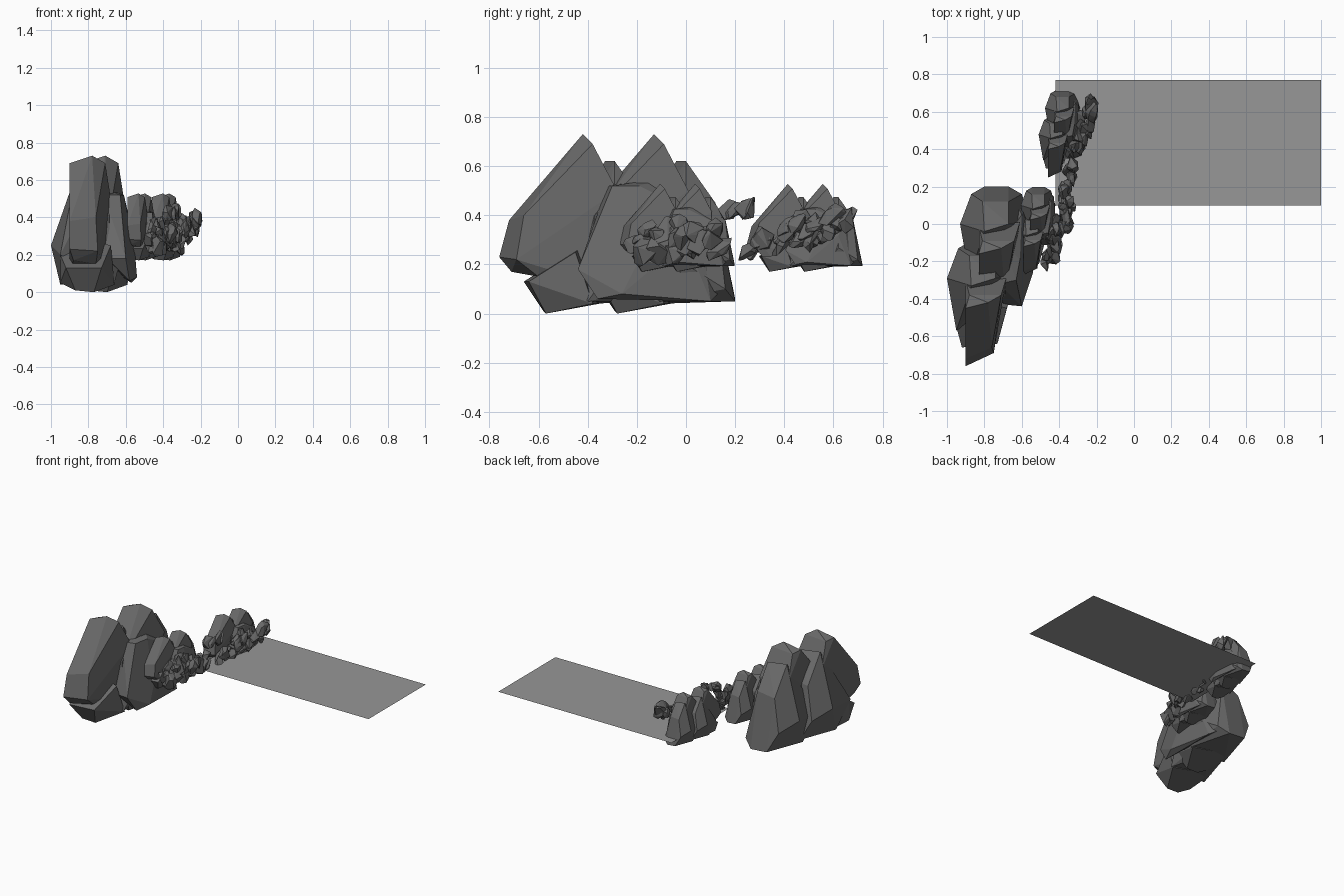
import bpy, bmesh, math, random
from mathutils import Vector

random.seed(4)
if "Cube" in bpy.data.objects:
    bpy.data.objects.remove(bpy.data.objects["Cube"], do_unlink=True)


def make_material(name, value):
    mat = bpy.data.materials.new(name)
    mat.use_nodes = True
    colour = (value, value, value, 1)
    mat.diffuse_color = colour
    mat.node_tree.nodes["Principled BSDF"].inputs["Base Color"].default_value = colour
    return mat


rock_grey = make_material("rock grey", 0.14)
ground_grey = make_material("ground grey", 0.31)


def place(name, mesh, location=(0, 0, 0), scale=1.0):
    obj = bpy.data.objects.new(name, mesh)
    obj.location = location
    obj.scale = (scale, scale, scale)
    bpy.context.collection.objects.link(obj)
    return obj


def hull_mesh(name, points):
    """Faceted stone: the convex hull of a few corner points."""
    bm = bmesh.new()
    for point in points:
        bm.verts.new(point)
    result = bmesh.ops.convex_hull(bm, input=list(bm.verts))
    loose = {v for v in result["geom_interior"] + result["geom_unused"]
             if isinstance(v, bmesh.types.BMVert)}
    bmesh.ops.delete(bm, geom=list(loose), context="VERTS")
    bmesh.ops.dissolve_limit(bm, angle_limit=math.radians(6),
                             verts=list(bm.verts), edges=list(bm.edges))
    bmesh.ops.recalc_face_normals(bm, faces=list(bm.faces))
    mesh = bpy.data.meshes.new(name)
    bm.to_mesh(mesh)
    bm.free()
    mesh.materials.append(rock_grey)
    return mesh


# Pieces of one jagged crag
tall_slab = hull_mesh("tall_slab", [
    (-.9, -.76, .23), (-.75, -.69, .22), (-.88, -.71, .17), (-.76, -.6, .15),
    (-.9, -.72, .38), (-.76, -.66, .4), (-.9, -.45, .69), (-.78, -.42, .73),
    (-.71, -.38, .69), (-.88, -.38, .68), (-.9, -.3, .5), (-.68, -.28, .5),
    (-.9, -.3, .1), (-.7, -.3, .1)])
back_mass = hull_mesh("back_mass", [
    (-1, -.29, .25), (-.94, -.13, .2), (-.87, -.09, .06), (-.74, -.09, .05),
    (-.67, -.13, .1), (-.74, -.17, .45), (-.88, -.17, .43), (-.74, -.29, .62),
    (-.87, -.33, .62), (-.62, -.29, .2), (-.95, -.57, .2), (-.95, -.4, .04),
    (-.66, -.4, .05)])
front_foot = hull_mesh("front_foot", [
    (-.92, -.66, .13), (-.73, -.64, .13), (-.87, -.58, .01), (-.77, -.57, 0),
    (-.95, -.55, .05), (-.95, -.55, .2), (-.66, -.38, .04), (-.93, -.3, .05),
    (-.68, -.45, .25), (-.9, -.4, .3)])
side_boulder = hull_mesh("side_boulder", [
    (-.72, -.32, .52), (-.63, -.3, .52), (-.61, -.19, .52), (-.6, -.44, .18),
    (-.7, -.43, .18), (-.58, -.36, .06), (-.54, -.26, .08), (-.55, -.2, .2),
    (-.56, 0, .3), (-.57, .1, .05), (-.65, .15, .1), (-.6, .05, .4),
    (-.7, -.1, .55)])


def rock_pair(label, origin, scale):
    """Two crags, one behind the other, with a boulder leaning on them."""
    origin = Vector(origin)
    step = Vector((.07, .29, 0)) * scale
    for tag, offset in (("front", origin), ("rear", origin + step)):
        for piece in (tall_slab, back_mass, front_foot):
            place(f"{label}_{tag}_{piece.name}", piece, offset, scale)
    place(f"{label}_side_boulder", side_boulder, origin, scale)


rock_pair("large", (0, 0, 0), 1)
rock_pair("middle", (-.15, .1, .17), .49)
rock_pair("far", (-.02, .62, .17), .49)


def stone_points(size, lean):
    """Corners of a chipped, stretched stone."""
    points = []
    for _ in range(13):
        p = Vector([random.gauss(0, 1) for _ in "xyz"]).normalized()
        p.x *= size * .75
        p.y *= size
        p.z *= size * 1.15
        p.y += lean * p.z
        points.append(p)
    return points


def rubble(label, start, end, spread, count, size):
    """Scatter small stones along a line."""
    start, end, spread = Vector(start), Vector(end), Vector(spread)
    for i in range(count):
        centre = start.lerp(end, i / (count - 1))
        centre += Vector([random.uniform(-s, s) for s in spread])
        r = size * random.uniform(.75, 1.2)
        name = f"{label}_stone_{i + 1}"
        place(name, hull_mesh(name, stone_points(r, random.uniform(-.2, .7))), centre)


# Rubble lining the edge of the ground
rubble("near", (-.46, -.2, .29), (-.41, .02, .32), (.03, .02, .05), 16, .05)
rubble("inner", (-.39, -.04, .3), (-.35, .15, .31), (.03, .02, .05), 12, .045)
rubble("bridge", (-.37, .17, .42), (-.34, .26, .43), (.02, .02, .01), 5, .043)
rubble("bend", (-.35, .26, .28), (-.32, .42, .32), (.02, .02, .03), 11, .042)
rubble("outer", (-.28, .42, .32), (-.25, .64, .34), (.03, .02, .06), 20, .047)

# Flat ground sheet
ground = bpy.data.meshes.new("ground_sheet")
ground.from_pydata([(-.42, .1, .245), (1, .1, .245), (1, .77, .245), (-.42, .77, .245)],
                   [], [(0, 1, 2, 3)])
ground.materials.append(ground_grey)
place("ground_sheet", ground)
